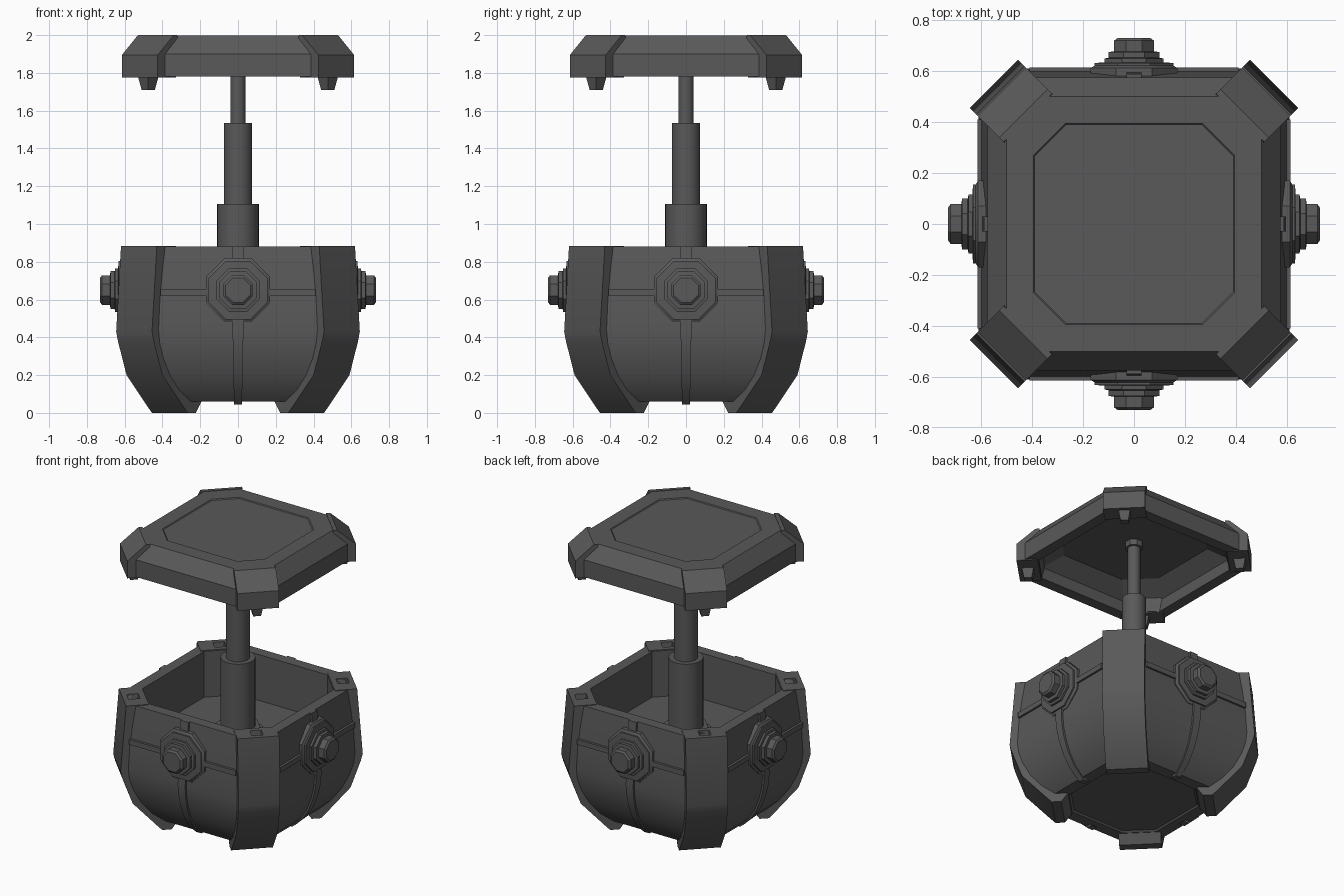
import bpy, bmesh, math
from mathutils import Matrix, Vector

if "Cube" in bpy.data.objects:
    bpy.data.objects.remove(bpy.data.objects["Cube"], do_unlink=True)

metal = bpy.data.materials.new("dark_grey_metal")
metal.use_nodes = True
GREY = (0.1, 0.1, 0.1, 1)
metal.diffuse_color = GREY
metal.node_tree.nodes["Principled BSDF"].inputs["Base Color"].default_value = GREY


def finish(name, bm, turn=0.0):
    """Turn a bmesh about z and make it a smooth-by-angle object."""
    bmesh.ops.recalc_face_normals(bm, faces=bm.faces)
    bm.transform(Matrix.Rotation(math.radians(turn), 4, "Z"))
    mesh = bpy.data.meshes.new(name)
    bm.to_mesh(mesh)
    bm.free()
    mesh.materials.append(metal)
    obj = bpy.data.objects.new(name, mesh)
    bpy.context.collection.objects.link(obj)
    bpy.ops.object.select_all(action="DESELECT")
    bpy.context.view_layer.objects.active = obj
    obj.select_set(True)
    bpy.ops.object.shade_smooth_by_angle(angle=math.radians(25))
    return obj


def loft(bm, rings):
    """Skin equal-length point rings and cap both ends."""
    rows = [[bm.verts.new(p) for p in ring] for ring in rings]
    for low, high in zip(rows, rows[1:]):
        for i in range(len(low)):
            j = (i + 1) % len(low)
            bm.faces.new((low[i], low[j], high[j], high[i]))
    bm.faces.new(rows[0])
    bm.faces.new(rows[-1])


def cut_square(a, c, z):
    """Square of half-width a whose flat sides reach to c."""
    corners = [(a, -c), (a, c), (c, a), (-c, a), (-a, c), (-a, -c), (-c, -a), (c, -a)]
    return [(x, y, z) for x, y in corners]


def lathe(bm, profile, sides, offset=0.0):
    angles = [2 * math.pi * (i + offset) / sides for i in range(sides)]
    loft(bm, [[(r * math.cos(t), r * math.sin(t), z) for t in angles] for r, z in profile])


def corner_piece(name, outline, turn):
    """Extrude a (distance, height) outline across the diagonal."""
    bm = bmesh.new()
    half = 0.134
    loft(bm, [[(d, s, z) for d, z in outline] for s in (-half, half)])
    return finish(name, bm, turn)


CHAMFER = 0.17
SIDES = {"front": 0, "left": 90, "back": 180, "right": 270}
CORNERS = {"back_left": 45, "back_right": 135, "front_right": 225, "front_left": 315}

# Tub: bulging outside, rim, straight inner walls and floor
wall = [(0.44, 0.06), (0.5, 0.12), (0.55, 0.2), (0.585, 0.29), (0.604, 0.37),
        (0.61, 0.44), (0.603, 0.6), (0.59, 0.75), (0.575, 0.88)]
bm = bmesh.new()
rings = [cut_square(0.35, 0.2, 0.07), cut_square(0.36, 0.21, 0.06)]
rings += [cut_square(a, a - CHAMFER, z) for a, z in wall]
rings += [cut_square(0.5, 0.34, z) for z in (0.88, 0.56)]
loft(bm, rings)
tub = finish("tub", bm)

# Corner posts on the tub
post = [(0.742, 0.884), (0.778, 0.43), (0.765, 0.38), (0.70, 0.2), (0.54, 0.03),
        (0.51, 0.0), (0.45, 0.0), (0.40, 0.07), (0.55, 0.25), (0.61, 0.45), (0.6, 0.884)]
posts = [corner_piece("post_" + n, post, t) for n, t in CORNERS.items()]

# Sockets in the rim, cut to take the lid pins
bm = bmesh.new()
for turn in CORNERS.values():
    spot = Matrix.Rotation(math.radians(turn), 4, "Z") @ Vector((0.672, 0, 0.87))
    bmesh.ops.create_cone(bm, cap_ends=True, segments=4, radius1=0.04, radius2=0.06,
                          depth=0.12, matrix=Matrix.Translation(spot))
cutter = finish("socket_cutter", bm)
cutter.hide_render = True
for obj in [tub] + posts:
    mod = obj.modifiers.new("sockets", "BOOLEAN")
    mod.object = cutter
    mod.operation = "DIFFERENCE"
    mod.solver = "EXACT"
    bpy.context.view_layer.objects.active = obj
    bpy.ops.object.modifier_apply(modifier=mod.name)
bpy.data.objects.remove(cutter, do_unlink=True)

# Ribs and bolt on each side
bolt = [(0.17, 0.56), (0.17, 0.612), (0.155, 0.622), (0.155, 0.632), (0.115, 0.635),
        (0.115, 0.65), (0.1, 0.653), (0.1, 0.675), (0.078, 0.678), (0.078, 0.72),
        (0.065, 0.73)]
for side, turn in SIDES.items():
    bm = bmesh.new()
    rows = []
    for a, z in [(0.42, 0.045)] + wall[1:]:
        w = 0.02 + 0.01 * min(1, z / 0.5)
        rows.append([(-w, -a - 0.014, z), (w, -a - 0.014, z), (w, -a + 0.03, z), (-w, -a + 0.03, z)])
    loft(bm, rows)
    finish("upright_rib_" + side, bm, turn)

    bm = bmesh.new()
    bmesh.ops.create_cube(bm, size=1, matrix=Matrix.Translation((0, -0.595, 0.637))
                          @ Matrix.Diagonal((0.82, 0.04, 0.036, 1)))
    finish("cross_rib_" + side, bm, turn)

    bm = bmesh.new()
    flat = 1 / math.cos(math.pi / 8)
    lathe(bm, [(r * flat, z) for r, z in bolt], 8, 0.5)
    bm.transform(Matrix.Translation((0, 0, 0.65)) @ Matrix.Rotation(math.pi / 2, 4, "X"))
    finish("bolt_" + side, bm, turn)

# Telescopic pole with its mounting collars
bm = bmesh.new()
lathe(bm, [(0.11, 0.55), (0.11, 1.105), (0.075, 1.105), (0.075, 1.535),
           (0.04, 1.535), (0.04, 1.96)], 32)
finish("telescopic_pole", bm)
bm = bmesh.new()
lathe(bm, [(0.18, 0.55), (0.18, 0.585), (0.145, 0.59), (0.145, 0.63)], 8, 0.5)
finish("floor_collar", bm)
bm = bmesh.new()
lathe(bm, [(0.058, 1.9), (0.058, 1.95)], 8, 0.5)
finish("lid_collar", bm)

# Lid: hollow shell with bevelled edge and shallow top panel
bm = bmesh.new()
shell = [(0.4, 1.94), (0.5, 1.86), (0.5, 1.78), (0.575, 1.78), (0.575, 1.9), (0.5, 1.997)]
rings = [cut_square(a, a - CHAMFER + 0.01, z) for a, z in shell]
rings += [cut_square(0.395, 0.27, 1.997), cut_square(0.39, 0.266, 1.991)]
loft(bm, rings)
finish("lid", bm)

# Lid corner caps and the pins beneath them
cap = [(0.735, 1.775), (0.735, 1.895), (0.615, 2.0), (0.59, 2.0), (0.57, 1.9), (0.6, 1.775)]
for corner, turn in CORNERS.items():
    corner_piece("lid_cap_" + corner, cap, turn)
    bm = bmesh.new()
    bmesh.ops.create_cone(bm, cap_ends=True, segments=4, radius1=0.035, radius2=0.057,
                          depth=0.08, matrix=Matrix.Rotation(math.pi / 4, 4, "Z"))
    bm.transform(Matrix.Translation((0.672, 0, 1.75)))
    finish("lid_pin_" + corner, bm, turn)
